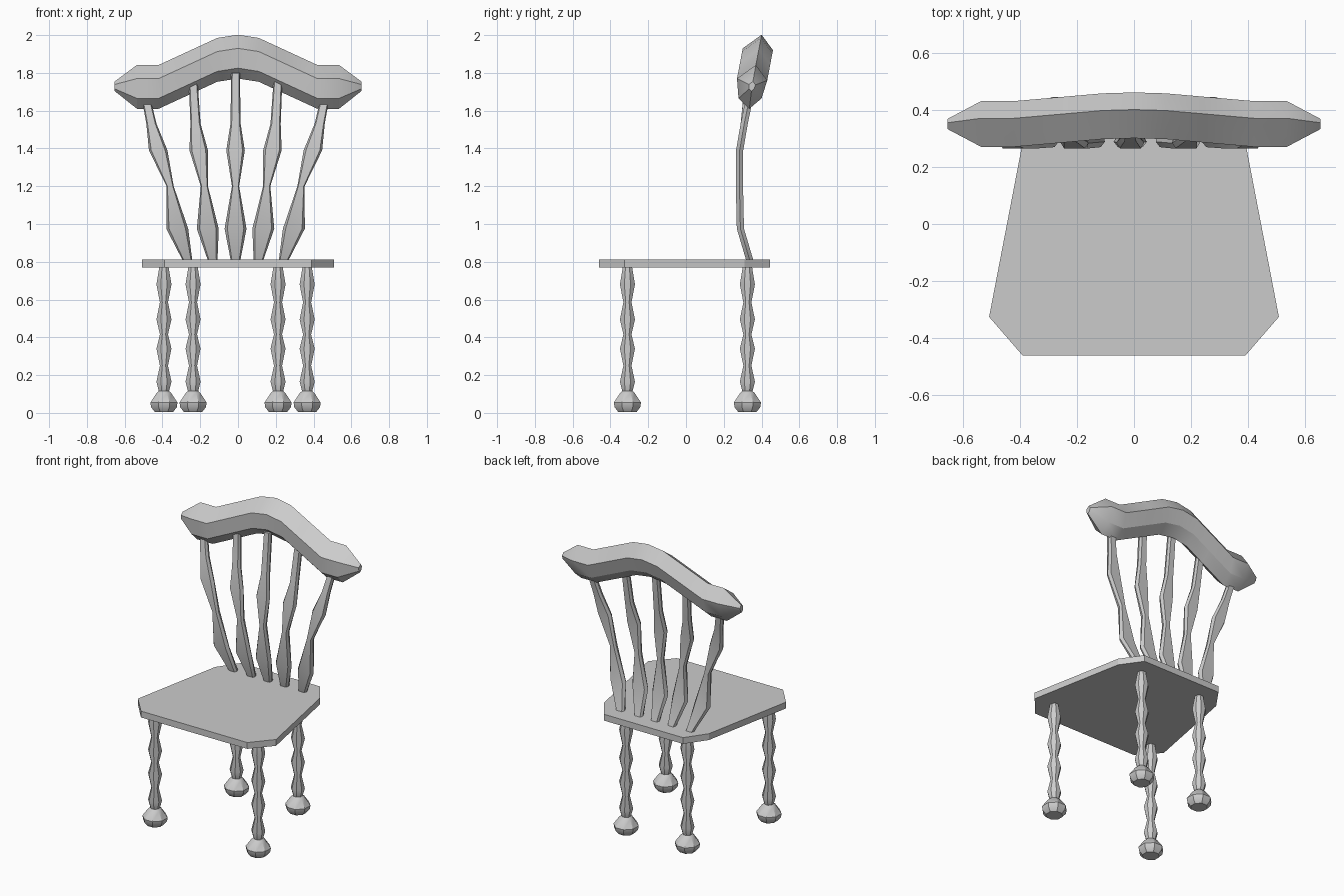
import bpy, bmesh, math

cube = bpy.data.objects.get("Cube")
if cube:
    bpy.data.objects.remove(cube)

grey = bpy.data.materials.new("plain_grey")
grey.use_nodes = True
COLOUR = (0.6, 0.6, 0.6, 1)
grey.diffuse_color = COLOUR
grey.node_tree.nodes["Principled BSDF"].inputs["Base Color"].default_value = COLOUR


def loft(name, rings, smooth=True):
    """Skin a list of equal-length point rings and cap both ends."""
    bm = bmesh.new()
    loops = [[bm.verts.new(p) for p in ring] for ring in rings]
    n = len(loops[0])
    for a, b in zip(loops, loops[1:]):
        for i in range(n):
            j = (i + 1) % n
            bm.faces.new((a[i], a[j], b[j], b[i]))
    bm.faces.new(loops[0])
    bm.faces.new(loops[-1])
    bmesh.ops.recalc_face_normals(bm, faces=bm.faces)
    mesh = bpy.data.meshes.new(name)
    bm.to_mesh(mesh)
    bm.free()
    mesh.materials.append(grey)
    obj = bpy.data.objects.new(name, mesh)
    bpy.context.collection.objects.link(obj)
    if smooth:
        bpy.ops.object.select_all(action='DESELECT')
        obj.select_set(True)
        bpy.context.view_layer.objects.active = obj
        bpy.ops.object.shade_smooth_by_angle(angle=math.radians(30))
    return obj


CENTRE_X = -0.013

# Seat: slab with four clipped corners
half = [(0.39, -0.46), (0.507, -0.325), (0.385, 0.31), (0.29, 0.445)]
outline = half + [(-x, y) for x, y in reversed(half)]
loft("seat", [[(x, y, z) for x, y in outline] for z in (0.77, 0.812)], smooth=False)

# Legs: turned eight-sided posts with a round foot
leg_profile = [(0.005, 0.05), (0.03, 0.07), (0.055, 0.074), (0.105, 0.04),
               (0.115, 0.028), (0.165, 0.041), (0.25, 0.022), (0.34, 0.041),
               (0.415, 0.022), (0.495, 0.041), (0.585, 0.022), (0.68, 0.041),
               (0.775, 0.025)]
angles = [math.tau * (i + 0.5) / 8 for i in range(8)]
for end, x, y in (("front", 0.379, -0.31), ("back", 0.225, 0.325)):
    for side, sign in (("left", 1), ("right", -1)):
        loft(f"{end}_{side}_leg", [
            [(CENTRE_X + sign * x + r * 1.05 * math.cos(a), y + r * 1.05 * math.sin(a), z)
             for a in angles] for z, r in leg_profile])

# Spindles: flat bars that swell twice and fan outwards
# each row: height, half width, depth position, sideways spread
spindle_rows = [(0.80, 0.024, 0.34, 0.12), (0.975, 0.058, 0.288, 0.147),
                (1.2, 0.019, 0.283, 0.165), (1.39, 0.049, 0.284, 0.195),
                (1.53, 0.027, 0.308, 0.212)]
hexagon = [(-1, 0), (-0.75, -1), (0.75, -1), (1, 0), (0.75, 1), (-0.75, 1)]
for k, top in ((-2, 1.66), (-1, 1.77), (0, 1.8), (1, 1.77), (2, 1.66)):
    rows = spindle_rows + [(top, 0.023, 0.335, 0.225)]
    loft(f"spindle_{k + 3}", [
        [(CENTRE_X + k * spread * (1.05 if abs(k) == 2 else 1) + w * u, y + 0.019 * v, z)
         for u, v in hexagon] for z, w, y, spread in rows])

# Top rail: six-sided bar arched in the middle with tapered tips
section = [(0.37, 1.842), (0.27, 1.77), (0.278, 1.665),
           (0.335, 1.61), (0.40, 1.665), (0.43, 1.76)]
right_half = [(0, 0.16, 1), (0.11, 0.143, 1), (0.24, 0.083, 1),
              (0.42, 0, 1), (0.535, 0, 1), (0.653, 0, 0.22)]
stations = [(-x, h, s) for x, h, s in reversed(right_half[1:])] + right_half
loft("top_rail", [
    [(x, 0.35 + (y - 0.35) * s + 0.19 * h, 1.73 + (z - 1.73) * s + h)
     for y, z in section] for x, h, s in stations])
